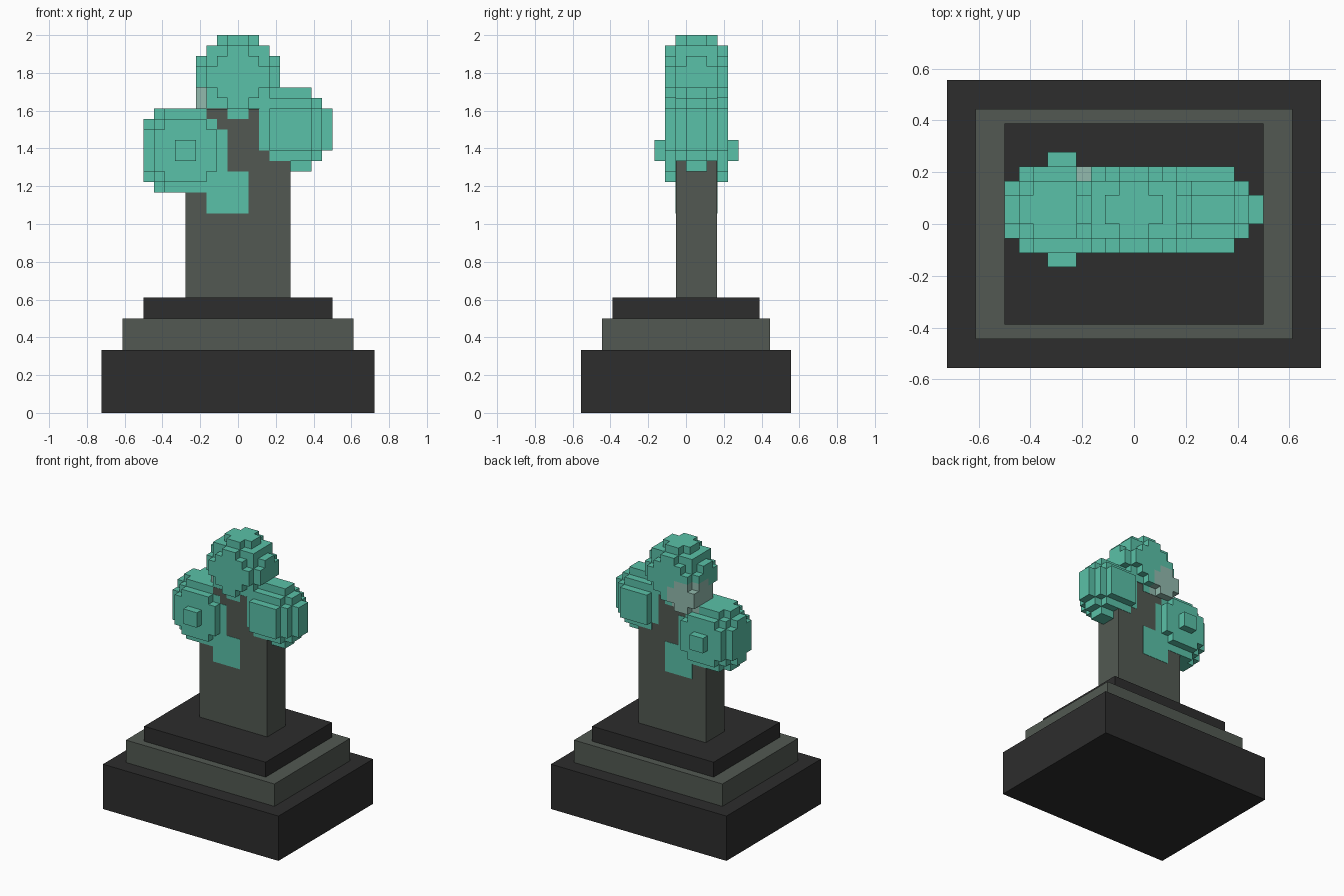
import bpy
import bmesh
from itertools import product
from mathutils import Vector

if "Cube" in bpy.data.objects:
    bpy.data.objects.remove(bpy.data.objects["Cube"], do_unlink=True)

U = 1 / 18  # size of one block


def srgb(*rgb):
    return [((c / 255 + 0.055) / 1.055) ** 2.4 for c in rgb] + [1.0]


def material(name, colour):
    m = bpy.data.materials.new(name)
    m.use_nodes = True
    m.diffuse_color = colour
    bsdf = next(n for n in m.node_tree.nodes if n.type == 'BSDF_PRINCIPLED')
    bsdf.inputs["Base Color"].default_value = colour
    return m


dark_stone = material("dark stone", srgb(45, 45, 45))
grey_stone = material("grey stone", srgb(82, 89, 82))
teal = material("teal", srgb(90, 193, 168))
pale_teal = material("pale grey teal", srgb(146, 186, 173))


def finish(bm, name, mat):
    mesh = bpy.data.meshes.new(name)
    bm.to_mesh(mesh)
    bm.free()
    mesh.materials.append(mat)
    obj = bpy.data.objects.new(name, mesh)
    bpy.context.collection.objects.link(obj)
    return obj


def box(name, mat, x, y, z, trim=0.0):
    """Box from (low, high) pairs in blocks; trim shaves y and the top."""
    bm = bmesh.new()
    bmesh.ops.create_cube(bm, size=1)
    y = (y[0] + trim, y[1] - trim)
    z = (z[0], z[1] - trim)
    for v in bm.verts:
        v.co = [(r[0] + r[1]) / 2 * U + c * (r[1] - r[0]) * U
                for r, c in zip((x, y, z), v.co)]
    return finish(bm, name, mat)


claimed = set()  # blocks already used by another clump


def clump(name, mat, centre, radii, fullness):
    """Blocky ellipsoid made of unit blocks, outer faces only."""
    cells = set()
    for cell in product(*[range(c - r, c + r) for c, r in zip(centre, radii)]):
        d = sum(((i + 0.5 - c) / r) ** 2 for i, c, r in zip(cell, centre, radii))
        if d <= fullness and cell not in claimed:
            cells.add(cell)
    claimed.update(cells)

    bm = bmesh.new()
    for cell in cells:
        mid = Vector(cell) + Vector((0.5, 0.5, 0.5))
        for axis, sign in product(range(3), (-1, 1)):
            n = Vector((0, 0, 0))
            n[axis] = sign
            if tuple(int(a + b) for a, b in zip(cell, n)) in cells:
                continue
            a = Vector((0, 0, 0))
            a[(axis + 1) % 3] = 1
            b = n.cross(a)
            corners = [mid + (n + a * s + b * t) / 2
                       for s, t in ((-1, -1), (1, -1), (1, 1), (-1, 1))]
            bm.faces.new([bm.verts.new(p * U) for p in corners])
    bmesh.ops.remove_doubles(bm, verts=bm.verts, dist=0.001)
    bmesh.ops.dissolve_limit(bm, angle_limit=0.02, verts=bm.verts, edges=bm.edges)
    return finish(bm, name, mat)


# Stepped plinth
box("plinth_bottom", dark_stone, (-13, 13), (-10, 10), (0, 6))
box("plinth_middle", grey_stone, (-11, 11), (-8, 8), (6, 9))
box("plinth_top", dark_stone, (-9, 9), (-7, 7), (9, 11))

# Upright slab, shaved a hair so the flush inlays show on it
box("slab", grey_stone, (-5, 5), (-1, 3), (11, 29), trim=0.04)
box("slab_inlay", teal, (-3, 1), (-1, 3), (19, 23))

# Rounded block clumps
clump("pale_clump", pale_teal, (-2, 2, 30), (2, 2, 2), 1.2)
clump("top_clump", teal, (0, 1, 32), (4, 3, 4), 1.12)
clump("left_side_clump", teal, (5, 1, 27), (4, 3, 4), 1.0)
clump("right_side_clump", teal, (-5, 1, 25), (4, 3, 4), 1.3)

# Stud through the right side clump, showing front and back
box("stud", teal, (-6, -4), (-3, 5), (24, 26))
